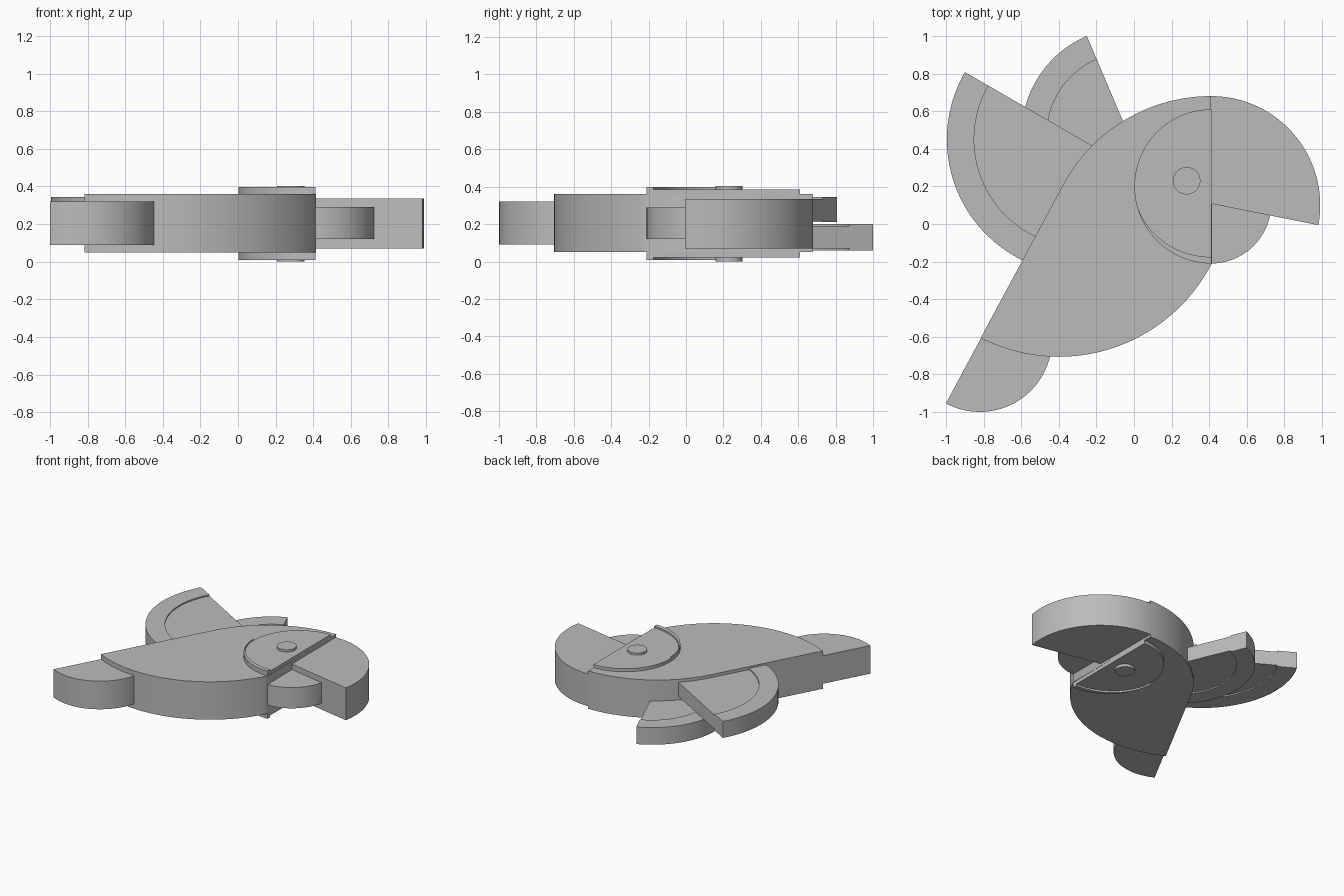
import bpy
import bmesh
from math import cos, sin, radians

cube = bpy.data.objects.get("Cube")
if cube:
    bpy.data.objects.remove(cube, do_unlink=True)

# Single plain grey material
GREY = (0.5, 0.5, 0.5, 1)
grey = bpy.data.materials.new("plain grey")
grey.use_nodes = True
grey.diffuse_color = GREY
grey.node_tree.nodes["Principled BSDF"].inputs["Base Color"].default_value = GREY


def arc(cx, cy, r, start, end, ry=None, steps=40):
    """Points along a circular or elliptical arc, angles in degrees."""
    ry = ry or r
    angles = [radians(start + (end - start) * i / steps) for i in range(steps + 1)]
    return [(cx + r * cos(a), cy + ry * sin(a)) for a in angles]


def slab(name, outline, low, high):
    """Extrude a flat outline between two heights."""
    bm = bmesh.new()
    base = bm.faces.new([bm.verts.new((x, y, low)) for x, y in outline])
    top = bmesh.ops.extrude_face_region(bm, geom=[base], use_keep_orig=True)
    verts = [v for v in top["geom"] if isinstance(v, bmesh.types.BMVert)]
    bmesh.ops.translate(bm, verts=verts, vec=(0, 0, high - low))
    bmesh.ops.recalc_face_normals(bm, faces=bm.faces)
    mesh = bpy.data.meshes.new(name)
    bm.to_mesh(mesh)
    bm.free()
    mesh.materials.append(grey)
    obj = bpy.data.objects.new(name, mesh)
    bpy.context.collection.objects.link(obj)
    bpy.ops.object.select_all(action="DESELECT")
    obj.select_set(True)
    bpy.context.view_layer.objects.active = obj
    bpy.ops.object.shade_smooth_by_angle(angle=radians(30))
    return obj


def wing(name, cx, cy, r_out, r_in, start, end, low, high):
    """Fan-shaped wing: thinner inner panel and a thicker outer rim."""
    a = radians(start)
    root = (cx - 0.2 * cos(a), cy - 0.2 * sin(a))
    slab(name + "_panel", arc(cx, cy, r_in, start, end) + [root],
         low + 0.01, high - 0.01)
    slab(name + "_rim", arc(cx, cy, r_out, start, end) + arc(cx, cy, r_in, end, start),
         low, high)


# Body: rounded back, straight tail side, rounded belly, flat front
back = arc(0.41, -0.213, 0.893, 90, 151)
belly = arc(-0.4, 0.209, 0.915, 243, 333)
slab("body", back + belly, 0.05, 0.36)

# Head: half disc with a raised crescent along its lower edge on both faces
HX, HY, HR = 0.412, 0.2, 0.41
face = arc(HX, HY, HR, 90, 180) + arc(HX, HY, HR, 180, 270, ry=0.375)[1:]
slab("head_disc", face, 0.022, 0.385)
crescent = arc(HX, HY, HR, 180, 270) + arc(HX, HY, HR, 270, 180, ry=0.375)[:-1]
slab("head_crescent", crescent, 0.008, 0.398)

# Eye pin through the head
slab("eye_pin", arc(0.28, 0.23, 0.073, 0, 351, steps=39), 0, 0.403)

# Beak halves
slab("upper_beak", arc(0.41, 0.1, 0.58, -10.5, 90) + [(0.41, 0.108)], 0.07, 0.335)
slab("lower_beak", arc(0.41, 0.11, 0.32, -90, 15) + [(0.41, 0.2)], 0.12, 0.29)

# Wings and tail
wing("upper_wing", -0.28, 0.45, 0.715, 0.57, 150, 255, 0.21, 0.345)
wing("lower_wing", -0.028, 0.475, 0.57, 0.435, 113, 235, 0.06, 0.2)
slab("tail", arc(-0.82, -0.615, 0.384, 242, 360) + [(-0.81, -0.6)], 0.09, 0.32)
